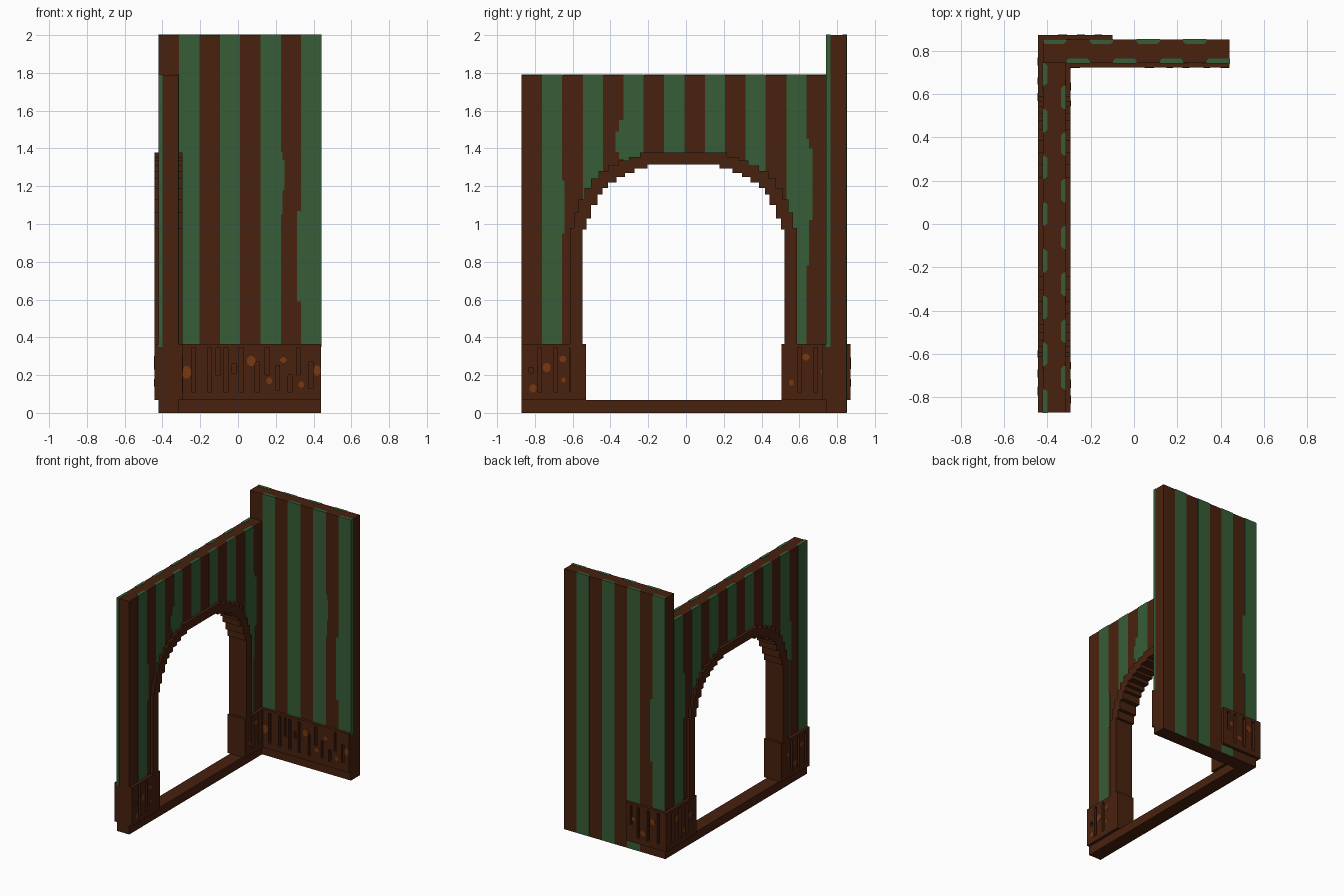
import bpy, bmesh, math
from mathutils import Vector

if "Cube" in bpy.data.objects:
    bpy.data.objects.remove(bpy.data.objects["Cube"], do_unlink=True)


def material(name, rgb):
    m = bpy.data.materials.new(name)
    m.use_nodes = True
    m.diffuse_color = (*rgb, 1)
    m.node_tree.nodes["Principled BSDF"].inputs["Base Color"].default_value = (*rgb, 1)
    return m


BROWN = material("dark_wood", (0.064, 0.0155, 0.0047))
GREEN = material("green_stripe", (0.037, 0.110, 0.038))
RUST = material("rust_orange", (0.190, 0.040, 0.005))


def prism(bm, pts, vec):
    """Extrude a planar loop of 3D points along vec."""
    f = bm.faces.new([bm.verts.new(p) for p in pts])
    new = bmesh.ops.extrude_face_region(bm, geom=[f])["geom"]
    bmesh.ops.translate(bm, vec=vec, verts=[v for v in new if isinstance(v, bmesh.types.BMVert)])


def box(bm, x0, x1, y0, y1, z0, z1):
    prism(bm, [(x0, y0, z0), (x1, y0, z0), (x1, y1, z0), (x0, y1, z0)], (0, 0, z1 - z0))


def finish(name, bm, mat):
    bmesh.ops.recalc_face_normals(bm, faces=bm.faces[:])
    me = bpy.data.meshes.new(name)
    bm.to_mesh(me)
    bm.free()
    me.materials.append(mat)
    ob = bpy.data.objects.new(name, me)
    bpy.context.collection.objects.link(ob)
    return ob


def box_object(name, *dims):
    bm = bmesh.new()
    box(bm, *dims)
    return finish(name, bm, BROWN)


# Main dimensions
X0, X1, XE = -0.42, -0.315, 0.44        # side wall faces, back wall end
Y0, YF, YB = -0.87, 0.743, 0.85         # side wall end, back wall faces
P = 0.022                               # trim projection
SILL, CAP, LOW, HIGH = 0.068, 0.365, 1.79, 2.0
MID = -0.013                            # arch centre
E = 0.002                               # inlay projection

# Stepped arch: (half width, height reached)
INNER = [(.535, .97), (.515, 1.03), (.49, 1.10), (.455, 1.155), (.43, 1.19),
         (.40, 1.22), (.355, 1.25), (.31, 1.27), (.26, 1.295), (.19, 1.315)]
OUTER = [(.60, .98), (.58, 1.06), (.555, 1.13), (.525, 1.19), (.49, 1.24),
         (.45, 1.28), (.40, 1.31), (.345, 1.335), (.29, 1.355), (.23, 1.378)]
MIDDLE = [((a + c) / 2, (b + d) / 2) for (a, b), (c, d) in zip(INNER, OUTER)]


def arch(steps, x):
    left, z0 = [], SILL
    for h, z in steps:
        left += [(h, z0), (h, z)]
        z0 = z
    return ([(x, MID - h, z) for h, z in left] +
            [(x, MID + h, z) for h, z in reversed(left)])


# Walls and sill
box_object("back_wall", X0, XE, YF, YB, 0, HIGH)
box_object("sill", X0, X1, Y0, YF, 0, SILL)
bm = bmesh.new()
prism(bm, [(X0, Y0, SILL)] + arch(MIDDLE, X0) +
      [(X0, YF, SILL), (X0, YF, LOW), (X0, Y0, LOW)], (X1 - X0, 0, 0))
finish("arched_side_wall", bm, BROWN)

# Arch trim
bm = bmesh.new()
prism(bm, arch(OUTER, X0 - P) + arch(INNER, X0 - P)[::-1], (X1 - X0 + 2 * P, 0, 0))
finish("arch_trim", bm, BROWN)


# Local wall frames: u along the wall, d outward from its face
def on_front(u, d, z): return Vector((u, YF - d, z))
def on_back(u, d, z): return Vector((u, YB + d, z))
def on_inner(u, d, z): return Vector((X1 + d, u, z))
def on_outer(u, d, z): return Vector((X0 - d, u, z))


def stripe(bm, frame, u0, u1, z0, z1, square0=False, square1=False):
    """Inlaid stripe with chamfered inner edges, seen on face and top."""
    c, t = 0.012, 0.021
    a = u0 - E if square0 else u0
    b = u1 + E if square1 else u1
    section = [(a, E), (b, E), (b, -t if square1 else -t + c)]
    if not square1:
        section.append((b - c, -t))
    section.append((a if square0 else a + c, -t))
    if not square0:
        section.append((a, -t + c))
    prism(bm, [frame(u, d, z0) for u, d in section], (0, 0, z1 - z0))


def patch(bm, frame, u0, u1, z0, z1):
    """Ragged stripe edge."""
    prism(bm, [frame(u0, E, z0), frame(u1, E, z0), frame(u1, E, z1), frame(u0, E, z1)],
          frame(0, -0.004, 0) - frame(0, 0, 0))


# Back wall stripes
S, W = 0.2155, 0.108
bm = bmesh.new()
for i in range(4):
    u = X0 + W + i * S
    stripe(bm, on_front, u, min(u + W, XE), 0.35, HIGH + E, square1=(i == 3))
    u = X0 + i * S
    stripe(bm, on_back, u, u + W, 0.35 if i < 2 else 0.001, HIGH + E)
stripe(bm, on_back, X0 + S, X0 + S + W, 0.001, 0.08)
for u0, u1, z0, z1 in [(.225, .236, 1.05, 1.38), (.236, .246, 1.18, 1.34),
                       (.312, .336, .59, 1.07)]:
    patch(bm, on_front, u0, u1, z0, z1)
patch(bm, on_back, -.315, -.292, .72, 1.2)
finish("back_wall_stripes", bm, GREEN)

# Side wall stripes, trimmed to the arch
bm = bmesh.new()
for i in range(8):
    u = Y0 + i * S
    stripe(bm, on_outer, u, min(u + W, YF), 0.35, LOW + E, square0=(i == 0))
    if i < 7:
        stripe(bm, on_inner, u + W, u + S - 0.001, 0.35, LOW + E)
stripes = finish("side_wall_stripes", bm, GREEN)
bm = bmesh.new()
prism(bm, arch(MIDDLE, -0.6), (0.5, 0, 0))
cutter = finish("arch_cutter", bm, GREEN)
cutter.hide_render = True
mod = stripes.modifiers.new("arch_cut", "BOOLEAN")
mod.operation, mod.object, mod.solver = "DIFFERENCE", cutter, "EXACT"
bpy.context.view_layer.update()
cut = bpy.data.meshes.new_from_object(
    stripes.evaluated_get(bpy.context.evaluated_depsgraph_get()))
stripes.modifiers.clear()
stripes.data = cut
bpy.data.objects.remove(cutter, do_unlink=True)

bm = bmesh.new()
for u0, u1, z0, z1 in [(-.66, -.642, .95, 1.23), (-.355, -.33, 1.345, 1.55),
                       (-.374, -.355, 1.38, 1.49), (.628, .65, .78, 1.45),
                       (.65, .67, 1.02, 1.40)]:
    patch(bm, on_inner, u0, u1, z0, z1)
for u0, u1, z0, z1 in [(-.675, -.655, .95, 1.25), (.615, .637, 1.0, 1.35)]:
    patch(bm, on_outer, u0, u1, z0, z1)
finish("side_wall_ragged_edges", bm, GREEN)


# Wainscot: rails and slats with open slots (centre, bottom, top)
def panel(name, frame, u0, u1, slots, spots):
    bm = bmesh.new()

    def slab(a, b, z0, z1):
        prism(bm, [frame(a, -0.004, z0), frame(b, -0.004, z0), frame(b, P, z0), frame(a, P, z0)],
              (0, 0, z1 - z0))
    at = u0
    for c, z0, z1 in slots:
        slab(at, c - 0.011, SILL, CAP)
        slab(c - 0.011, c + 0.011, SILL, z0)
        slab(c - 0.011, c + 0.011, z1, CAP)
        at = c + 0.011
    slab(at, u1, SILL, CAP)
    finish(name, bm, BROWN)
    # Rust spots
    bm = bmesh.new()
    for u, z, ru, rz in spots:
        ring = [k * math.pi / 4 + math.pi / 8 for k in range(8)]
        prism(bm, [frame(u + ru * math.cos(a), P - 0.002, z + rz * math.sin(a)) for a in ring],
              frame(0, 0.004, 0) - frame(0, 0, 0))
    finish(name + "_rust_spots", bm, RUST)


T, B = 0.345, 0.11
panel("front_wainscot", on_front, X1, XE,
      [(-.235, B, T), (-.15, B, T), (-.105, .2, T), (-.065, B, T), (-.02, .21, .26),
       (.015, B, T), (.10, B, .27), (.155, .2, T), (.21, .12, .25), (.275, B, .2),
       (.32, .2, T), (.385, .13, .27)],
      [(-.272, .215, .024, .037), (.07, .275, .024, .028), (.24, .28, .018, .016),
       (.165, .17, .016, .018), (.335, .15, .016, .018), (.418, .225, .021, .028)])
panel("inner_wainscot_front", on_inner, Y0, -.53,
      [(-.82, .21, .24), (-.775, B, T), (-.69, B, T), (-.605, B, T), (-.565, .2, T)],
      [(-.81, .13, .02, .023), (-.737, .24, .022, .026), (-.652, .285, .018, .018),
       (-.648, .175, .012, .014)])
panel("inner_wainscot_back", on_inner, .505, YF, [(.545, .2, T), (.60, B, T), (.685, B, T)],
      [(.635, .295, .02, .018), (.557, .16, .014, .016), (.727, .22, .012, .02)])
panel("outer_wainscot_front", on_outer, Y0, -.53,
      [(-.82, B, T), (-.735, B, T), (-.65, B, T), (-.565, .2, T)],
      [(-.77, .27, .022, .024), (-.69, .16, .02, .022), (-.60, .25, .018, .02)])
panel("outer_wainscot_back", on_outer, .505, YB + P,
      [(.55, .2, T), (.62, B, T), (.705, B, T), (.79, B, T)],
      [(.585, .25, .02, .022), (.66, .16, .018, .02), (.75, .28, .02, .022)])
panel("back_wainscot", on_back, X0 - P, -.10,
      [(-.375, B, T), (-.29, B, T), (-.205, B, T), (-.145, .2, T)],
      [(-.33, .27, .022, .024), (-.245, .16, .02, .022), (-.165, .25, .018, .02)])

# Door jamb casings
box_object("jamb_front", X0 - .004, X1 + .004, -.58, -.53, SILL, CAP)
box_object("jamb_back", X0 - .004, X1 + .004, .505, .555, SILL, CAP)
